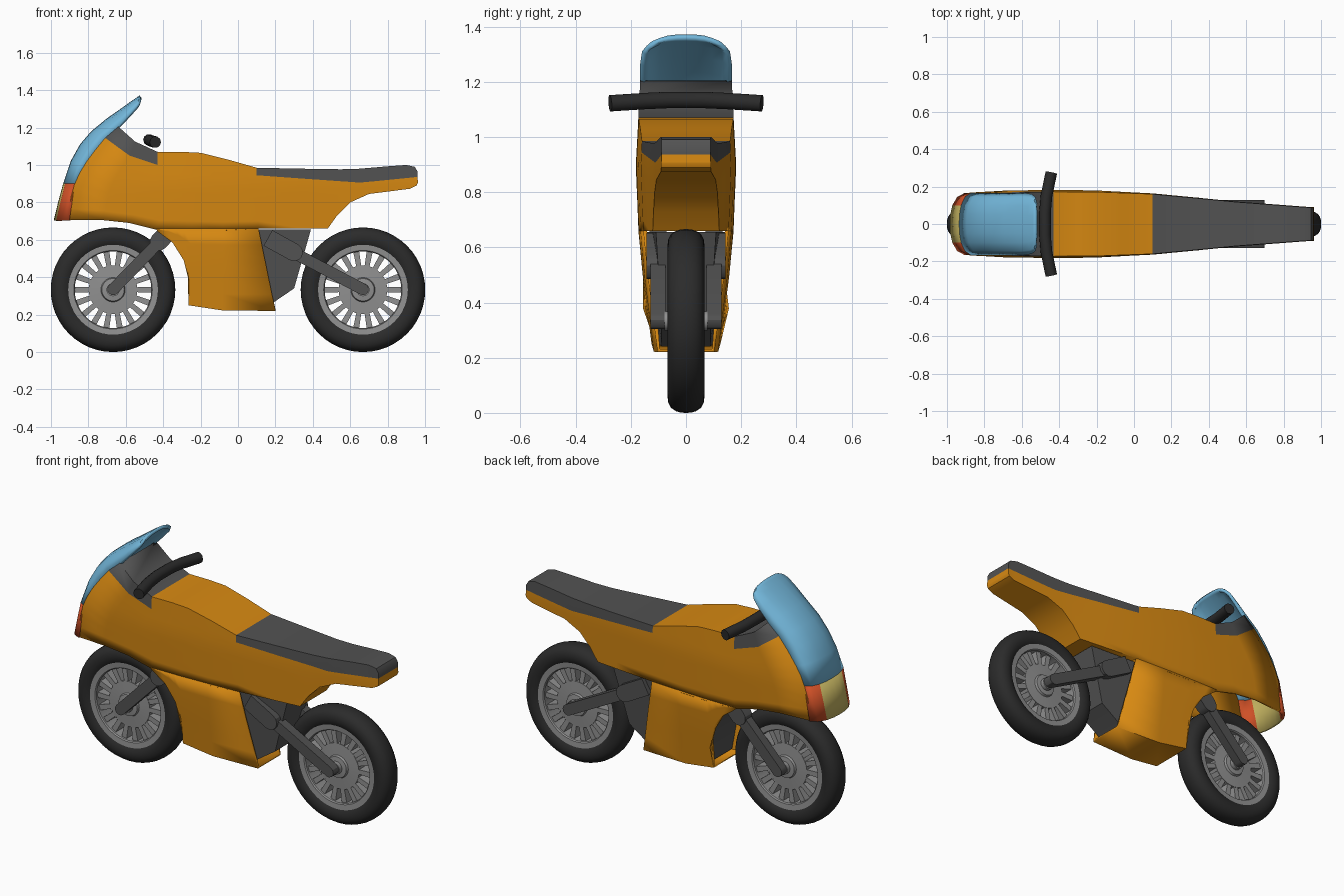
import bpy, bmesh, math

if "Cube" in bpy.data.objects:
    bpy.data.objects.remove(bpy.data.objects["Cube"])

def material(name, r, g, b):
    m = bpy.data.materials.new(name)
    m.diffuse_color = (r, g, b, 1)
    m.use_nodes = True
    m.node_tree.nodes["Principled BSDF"].inputs["Base Color"].default_value = m.diffuse_color
    return m

ORANGE = material("orange paint", 0.68, 0.25, 0.006)
DARK = material("dark grey", 0.085, 0.085, 0.085)
BLACK = material("black rubber", 0.024, 0.024, 0.024)
GREY = material("wheel grey", 0.28, 0.28, 0.28)
BLUE = material("blue glass", 0.17, 0.47, 0.70)
RED = material("red lamp", 0.62, 0.08, 0.02)
YELLOW = material("yellow lamp", 0.56, 0.46, 0.12)

def finish(name, bm, mats, angle=30, thick=0, recalc=True):
    if recalc:
        bmesh.ops.recalc_face_normals(bm, faces=bm.faces)
    me = bpy.data.meshes.new(name)
    bm.to_mesh(me)
    bm.free()
    ob = bpy.data.objects.new(name, me)
    bpy.context.collection.objects.link(ob)
    for m in mats:
        me.materials.append(m)
    bpy.ops.object.select_all(action='DESELECT')
    ob.select_set(True)
    bpy.context.view_layer.objects.active = ob
    bpy.ops.object.shade_smooth_by_angle(angle=math.radians(angle))
    if thick:
        s = ob.modifiers.new("shell", 'SOLIDIFY')
        s.thickness, s.offset = thick, -1
    return ob

def interp(table, x):
    if x <= table[0][0]:
        return table[0][1]
    for (a, u), (b, v) in zip(table, table[1:]):
        if x <= b:
            return u + (v - u) * (x - a) / (b - a)
    return table[-1][1]

# half width of the bodywork at any point of the side view
def width(x, z):
    plan = [(-.9, .165), (-.8, .178), (-.5, .182), (-.2, .18), (.1, .164),
            (.35, .14), (.55, .12), (.95, .09)]
    rise = [(.22, .67), (.5, .87), (.66, .95), (.9, 1), (1.07, .95), (1.2, .92)]
    return interp(plan, x) * interp(rise, z)

# skin rings of side-view columns, mirrored left and right
def skin(name, columns, top, under, dark, cap=False):
    bm = bmesh.new()
    rings = []
    for col in columns:
        left = [(x, -width(x, z), z) for x, z in col]
        right = [(x, -y, z) for x, y, z in reversed(left)]
        rings.append([bm.verts.new(p) for p in left + right])
    n = len(rings[0])
    h = n // 2
    for i, (a, b) in enumerate(zip(rings, rings[1:])):
        for j in range(n):
            if (j == n - 1 and not top) or (j == h - 1 and not under(i)):
                continue
            k = (j + 1) % n
            f = bm.faces.new((a[j], a[k], b[k], b[j]))
            f.material_index = int(j in (0, n - 2, n - 1) and dark(i))
    if cap:
        e = rings[-1]
        for j in range(h - 1):
            f = bm.faces.new((e[j], e[j + 1], e[n - 2 - j], e[n - 1 - j]))
            f.material_index = int(j == 0)
    return finish(name, bm, [ORANGE, DARK], 32, 0.014)

def column(a, b, n, bulge=0):
    return [(a[0] + (b[0] - a[0]) * t - bulge * math.sin(math.pi * t),
             a[1] + (b[1] - a[1]) * t) for t in (i / n for i in range(n + 1))]

# upper body with dashboard, tank, seat and tail: top, trim line, bottom, bulge
stations = [
    ((-.64, 1.205), (-.71, 1.145), (-.905, .705), .055),
    ((-.55, 1.125), (-.58, 1.05), (-.72, .705), .03),
    ((-.43, 1.07), (-.43, 1.0), (-.58, .69), 0),
    ((-.3, 1.07), (-.3, 1.0), (-.44, .655), 0),
    ((-.2, 1.065), (-.2, 1.0), (-.25, .65), 0),
    ((-.05, 1.028), (-.05, .97), (-.08, .65), 0),
    ((.1, .985), (.1, .945), (.11, .66), 0),
    ((.35, .98), (.35, .927), (.35, .66), 0),
    ((.55, .977), (.55, .913), (.48, .66), 0),
    ((.65, .98), (.65, .906), (.53, .73), 0),
    ((.72, .986), (.72, .912), (.6, .80), 0),
    ((.8, .993), (.8, .92), (.7, .845), 0),
    ((.9, 1.0), (.9, .93), (.92, .873), 0),
    ((.945, .99), (.945, .935), (.955, .89), 0),
    ((.96, .965), (.96, .937), (.962, .905), 0)]
skin("upper_body_and_seat", [[t] + column(m, b, 7, k) for t, m, b, k in stations],
     True, lambda i: i >= 6, lambda i: i < 2 or i >= 6, cap=True)

# lower fairing, open at the wheel arch and at the back
lower = [(-.44, -.43, .645), (-.38, -.35, .585), (-.33, -.29, .49), (-.29, -.262, .38),
         (-.25, -.265, .25), (-.08, -.08, .222), (.11, .2, .22)]
skin("lower_fairing", [column((a, .66), (b, z), 5) for a, b, z in lower],
     False, lambda i: i >= 4, lambda i: False)

# windscreen and lamp band: side edge point, centre point, width scale
def nose(name, rows, mats, pick):
    bm = bmesh.new()
    half = [(0, 0), (.05, .03), (.1, .17), (.145, .5), (.166, 1)]
    section = [(-y, t) for y, t in half[:0:-1]] + half
    grid = [[bm.verts.new((c[0] + (e[0] - c[0]) * t, y * s, c[1] + (e[1] - c[1]) * t))
             for y, t in section] for e, c, s in rows]
    for a, b in zip(grid, grid[1:]):
        for j in range(len(section) - 1):
            f = bm.faces.new((a[j], b[j], b[j + 1], a[j + 1]))
            f.material_index = pick(f.calc_center_median().y)
    bm.normal_update()
    if sum(f.normal.x for f in bm.faces) > 0:
        bmesh.ops.reverse_faces(bm, faces=bm.faces)
    finish(name, bm, mats, 40, 0.018, recalc=False)

band = [((-.905, .705), (-.985, .705), 1), ((-.889, .8), (-.962, .8), 1),
        ((-.873, .9), (-.935, .9), 1)]
glass = [band[-1], ((-.822, 1.0), (-.895, 1.02), 1), ((-.764, 1.08), (-.845, 1.11), 1),
         ((-.71, 1.145), (-.785, 1.18), 1), ((-.64, 1.205), (-.70, 1.25), 1),
         ((-.585, 1.265), (-.625, 1.302), 1), ((-.545, 1.31), (-.57, 1.342), .96),
         ((-.527, 1.33), (-.54, 1.362), .86), ((-.517, 1.345), (-.526, 1.372), .66)]
nose("front_lamps", band, [YELLOW, RED], lambda y: int(abs(y) > .1))
nose("windscreen", glass, [BLUE], lambda y: 0)

# flat side-view outline given thickness between two y functions
def prism(name, pts, lo, hi, mat):
    bm = bmesh.new()
    a = [bm.verts.new((x, lo(x, z), z)) for x, z in pts]
    b = [bm.verts.new((x, hi(x, z), z)) for x, z in pts]
    bm.faces.new(a)
    bm.faces.new(b[::-1])
    for i in range(len(pts)):
        k = (i + 1) % len(pts)
        bm.faces.new((a[i], b[i], b[k], a[k]))
    return finish(name, bm, [mat])

# engine block inside the fairing
inner = lambda x, z: width(x, z) - .02
prism("engine_block", [(.39, .655), (.30, .34), (.19, .265), (.16, .24), (-.22, .26), (-.235, .4),
                       (-.27, .5), (-.33, .59), (-.40, .655)],
      lambda x, z: -inner(x, z), inner, DARK)

# straight arm with a rounded far end
def arm(name, p, q, thick, y0, y1):
    ang = math.atan2(q[1] - p[1], q[0] - p[0])
    r = thick / 2
    pts = [(q[0] + r * math.cos(ang + a), q[1] + r * math.sin(ang + a))
           for a in (math.radians(d) for d in range(-90, 91, 30))]
    pts += [(p[0] + r * math.cos(ang + s), p[1] + r * math.sin(ang + s))
            for s in (math.pi / 2, -math.pi / 2)]
    lo, hi = sorted((y0, y1))
    prism(name, pts, lambda x, z: lo, lambda x, z: hi, DARK)

# fork legs and swing arm on both sides
for side, s in (("right", -1), ("left", 1)):
    arm(side + "_fork_leg", (-.43, .58), (-.668, .335), .062, s * .075, s * .125)
    arm(side + "_fork_top", (-.35, .665), (-.425, .588), .095, s * .07, s * .132)
    arm(side + "_swing_arm", (.28, .54), (.668, .335), .062, s * .075, s * .128)
    arm(side + "_swing_arm_root", (.16, .61), (.30, .533), .095, s * .07, s * .143)

# lathe a closed (radius, y) outline around the axle
def lathe(name, x, outline, mat, seg=48):
    bm = bmesh.new()
    rings = []
    for i in range(seg):
        a = 2 * math.pi * i / seg
        rings.append([bm.verts.new((x + r * math.cos(a), y, .333 + r * math.sin(a)))
                      for r, y in outline])
    n = len(outline)
    for i in range(seg):
        a, b = rings[i], rings[(i + 1) % seg]
        for j in range(n):
            bm.faces.new((a[j], a[(j + 1) % n], b[(j + 1) % n], b[j]))
    return finish(name, bm, [mat])

def ring(half):
    return [(r, -y) for r, y in half] + [(r, y) for r, y in reversed(half) if y]

# wheels
for end, x in (("front", -.668), ("rear", .668)):
    lathe(end + "_tyre", x, ring([(.236, .052), (.25, .062), (.275, .067), (.297, .064),
                                  (.315, .054), (.327, .036), (.332, .018), (.333, 0)]), BLACK)
    lathe(end + "_rim", x, ring([(.205, .045), (.21, .052), (.242, .055)]), GREY)
    lathe(end + "_hub", x, ring([(.002, .078), (.035, .078), (.035, .055), (.06, .052),
                                 (.065, .04), (.13, .036)]), GREY)
    bm = bmesh.new()
    for i in range(18):
        a = 2 * math.pi * i / 18
        c, s = math.cos(a), math.sin(a)
        v = [bm.verts.new((x + r * c - t * s, y, .333 + r * s + t * c))
             for y in (-.034, .034)
             for r, t in ((.12, -.013), (.21, -.016), (.21, .016), (.12, .013))]
        for f in ((0, 1, 2, 3), (7, 6, 5, 4), (0, 4, 5, 1), (1, 5, 6, 2), (2, 6, 7, 3), (3, 7, 4, 0)):
            bm.faces.new([v[k] for k in f])
    finish(end + "_spokes", bm, [GREY])

# handlebar
cu = bpy.data.curves.new("handlebar", 'CURVE')
cu.dimensions = '3D'
cu.bevel_depth, cu.bevel_resolution, cu.use_fill_caps = .031, 3, True
path = [(-.442, -.275, 1.122), (-.468, -.15, 1.13), (-.476, -.06, 1.134),
        (-.476, .06, 1.134), (-.468, .15, 1.13), (-.442, .275, 1.122)]
sp = cu.splines.new('POLY')
sp.points.add(len(path) - 1)
for pt, co in zip(sp.points, path):
    pt.co = (*co, 1)
cu.materials.append(BLACK)
bpy.context.collection.objects.link(bpy.data.objects.new("handlebar", cu))
